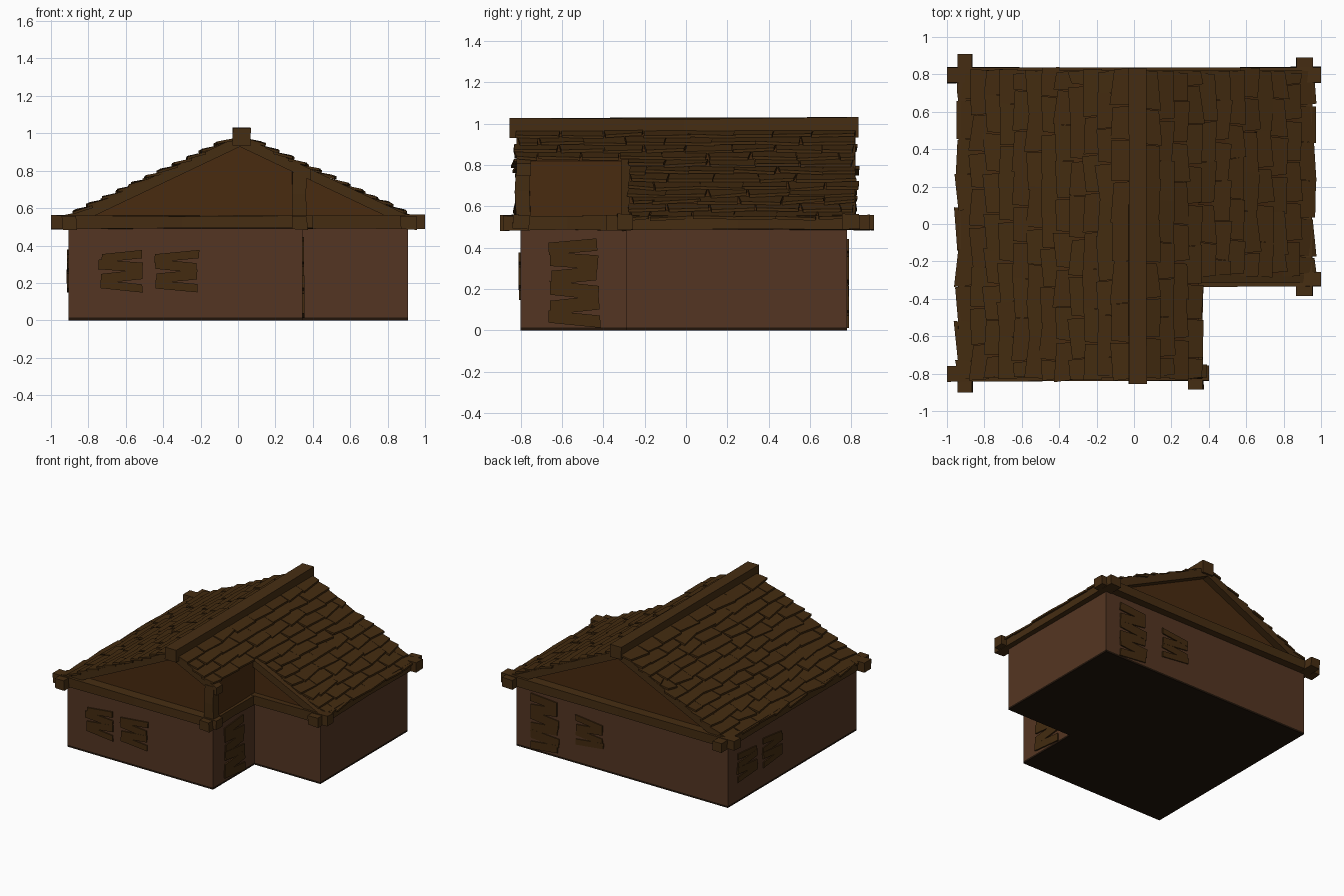
import bpy, bmesh, random
from mathutils import Vector

if "Cube" in bpy.data.objects:
    bpy.data.objects.remove(bpy.data.objects["Cube"])

random.seed(7)
APEX_X, APEX_Z, SLOPE = 0.01, 1.0, 0.475


def material(name, rgb):
    m = bpy.data.materials.new(name)
    m.diffuse_color = (*rgb, 1)
    m.use_nodes = True
    m.node_tree.nodes["Principled BSDF"].inputs["Base Color"].default_value = m.diffuse_color
    return m


WALL = material("plaster", (0.088, 0.036, 0.016))
GABLE = material("gable_wood", (0.066, 0.024, 0.005))
BEAM = material("beam_wood", (0.060, 0.026, 0.006))
SHINGLE = material("shingle_wood", (0.056, 0.024, 0.005))
DARK = material("floor_dark", (0.015, 0.007, 0.003))


def jit(a):
    return random.uniform(-a, a)


def finish(name, bm, mat):
    bmesh.ops.recalc_face_normals(bm, faces=bm.faces)
    me = bpy.data.meshes.new(name)
    bm.to_mesh(me)
    bm.free()
    me.materials.append(mat)
    ob = bpy.data.objects.new(name, me)
    bpy.context.collection.objects.link(ob)
    return ob


def add_prism(bm, base, top):
    """Close two matching outlines into a solid."""
    a = [bm.verts.new(p) for p in base]
    b = [bm.verts.new(p) for p in top]
    n = len(a)
    bm.faces.new(a[::-1])
    bm.faces.new(b)
    for i in range(n):
        j = (i + 1) % n
        bm.faces.new((a[i], a[j], b[j], b[i]))


def floor_prism(name, outline, z0, z1, mat):
    bm = bmesh.new()
    add_prism(bm, [(x, y, z0) for x, y in outline], [(x, y, z1) for x, y in outline])
    finish(name, bm, mat)


def depth_prism(name, profile, y0, y1, mat):
    bm = bmesh.new()
    add_prism(bm, [(x, y0, z) for x, z in profile], [(x, y1, z) for x, z in profile])
    finish(name, bm, mat)


def timber(name, lo, hi, mat=BEAM, rough=0.004, pinch=0.004):
    """Hand-hewn beam: a box with a slightly thinner middle along its length."""
    lo, hi = Vector(lo), Vector(hi)
    size = hi - lo
    k = max(range(3), key=lambda i: size[i])
    u, v = [i for i in range(3) if i != k]
    bm = bmesh.new()
    rings = []
    for t, inset in ((0, 0), (0.5, pinch), (1, 0)):
        ring = []
        for su, sv in ((0, 0), (1, 0), (1, 1), (0, 1)):
            p = Vector((0, 0, 0))
            p[k] = lo[k] + t * size[k]
            p[u] = lo[u] + su * size[u] + (inset if su == 0 else -inset) + jit(rough)
            p[v] = lo[v] + sv * size[v] + (inset if sv == 0 else -inset) + jit(rough)
            ring.append(bm.verts.new(p))
        rings.append(ring)
    for r0, r1 in zip(rings, rings[1:]):
        for i in range(4):
            j = (i + 1) % 4
            bm.faces.new((r0[i], r0[j], r1[j], r1[i]))
    bm.faces.new(rings[0])
    bm.faces.new(rings[-1])
    finish(name, bm, mat)


def roof_z(s, h=0.0):
    return APEX_Z - SLOPE * s + h


# Walls and floor on an L-shaped plan
plan = [(-0.905, -0.80), (0.345, -0.80), (0.345, -0.29), (0.91, -0.29), (0.91, 0.78), (-0.905, 0.78)]
floor_prism("floor", plan, 0, 0.015, DARK)
floor_prism("walls", plan, 0.015, 0.53, WALL)

# Gable walls and roof deck
left = (APEX_X - 0.90, roof_z(0.90, -0.02))
apex = (APEX_X, APEX_Z - 0.02)
depth_prism("attic_main", [(left[0], 0.53), (0.91, 0.53), (0.91, roof_z(0.90, -0.02)), apex, left],
            -0.29, 0.765, GABLE)
depth_prism("attic_front", [(left[0], 0.53), (0.345, 0.53), (0.345, roof_z(0.335, -0.02)), apex, left],
            -0.765, -0.29, GABLE)

# Wall-plate beams crossing at the corners
for name, lo, hi in (
    ("front_beam", (-1.0, -0.84, 0.49), (0.40, -0.76, 0.562)),
    ("back_beam", (-1.0, 0.755, 0.49), (1.0, 0.84, 0.562)),
    ("left_beam", (-0.94, -0.90, 0.485), (-0.865, 0.91, 0.557)),
    ("right_beam", (0.87, -0.385, 0.485), (0.955, 0.89, 0.557)),
    ("porch_side_beam", (0.29, -0.885, 0.485), (0.37, -0.26, 0.557)),
    ("porch_front_beam", (0.30, -0.335, 0.49), (1.0, -0.255, 0.562)),
):
    timber(name, lo, hi)

# Ridge beam and corner post
timber("ridge_beam", (-0.03, -0.855, 0.935), (0.07, 0.835, 1.03))
timber("porch_post", (0.29, -0.825, 0.54), (0.365, -0.755, 0.81), pinch=0)


# Rafters framing each gable
def rafter(name, side, s0, s1, y0, y1):
    prof = [(APEX_X + side * s, roof_z(s, h)) for s, h in
            ((s0, -0.012), (s1, -0.012), (s1, -0.072), (s0, -0.072))]
    depth_prism(name, prof, y0, y1, BEAM)


rafter("front_left_rafter", -1, 0, 0.90, -0.82, -0.75)
rafter("front_right_rafter", 1, 0, 0.38, -0.82, -0.75)
rafter("porch_rafter", 1, 0.34, 0.90, -0.315, -0.27)
rafter("back_left_rafter", -1, 0, 0.90, 0.75, 0.82)
rafter("back_right_rafter", 1, 0, 0.90, 0.75, 0.82)


# Ragged overlapping shingles
def shingles(name, side):
    bm = bmesh.new()
    for row in range(12):
        s0 = 0.03 + row * 0.0755
        front = -0.82 if side < 0 or s0 + 0.1 < 0.43 else -0.27
        y = front + jit(0.012)
        width = 0.1 if row % 2 else 0.2
        while y < 0.80:
            y1 = min(y + width + jit(0.02), 0.825 + jit(0.015))
            if y1 > 0.74:
                y1 = 0.825 + jit(0.015)
            tilt = jit(0.012)
            lift = random.uniform(0, 0.008)
            corners = [(s0, y), (s0, y1),
                       (s0 + 0.098 + tilt + jit(0.006), y1 + jit(0.014)),
                       (s0 + 0.098 - tilt + jit(0.006), y + jit(0.014))]
            heights = [-0.012, -0.012, 0.004 + lift + jit(0.004), 0.004 + lift + jit(0.004)]
            top = [(APEX_X + side * s, yy, roof_z(s, h)) for (s, yy), h in zip(corners, heights)]
            add_prism(bm, [(x, yy, z - 0.014) for x, yy, z in top], top)
            y = y1 + 0.004
            width = 0.2
    finish(name, bm, SHINGLE)


shingles("left_shingles", -1)
shingles("right_shingles", 1)


# Boarded windows and doors: uneven horizontal planks, alternately tilted
def boards(name, origin, along, out, width, height, count):
    o, a, n, up = Vector(origin), Vector(along), Vector(out), Vector((0, 0, 1))
    bm = bmesh.new()
    step = height / count
    for i in range(count):
        tilt = (0.011 if i % 2 else -0.011) + jit(0.003)
        za, zb = i * step + 0.002, (i + 1) * step - 0.002
        if i == 0:
            za += 0.008
        if i == count - 1:
            zb -= 0.008
        x0, x1 = jit(0.01), width + jit(0.01)
        face = [(x0, za - tilt), (x1 + jit(0.006), za + tilt),
                (x1, zb + tilt), (x0 + jit(0.006), zb - tilt)]
        depth = 0.009 + jit(0.002)
        add_prism(bm, [o + a * x + up * z - n * 0.01 for x, z in face],
                  [o + a * x + up * z + n * depth for x, z in face])
    finish(name, bm, SHINGLE)


X, Y = (1, 0, 0), (0, 1, 0)
boards("front_window_left", (-0.74, -0.80, 0.15), X, (0, -1, 0), 0.225, 0.225, 4)
boards("front_window_right", (-0.44, -0.80, 0.15), X, (0, -1, 0), 0.225, 0.225, 4)
boards("left_window_back", (-0.905, 0.43, 0.15), Y, (-1, 0, 0), 0.23, 0.225, 4)
boards("left_window_front", (-0.905, 0.12, 0.15), Y, (-1, 0, 0), 0.225, 0.225, 4)
boards("back_window", (0.165, 0.78, 0.15), X, Y, 0.23, 0.225, 4)
boards("back_door", (0.55, 0.78, 0.015), X, Y, 0.23, 0.43, 6)
boards("porch_door", (0.345, -0.655, 0.015), Y, X, 0.23, 0.43, 6)
